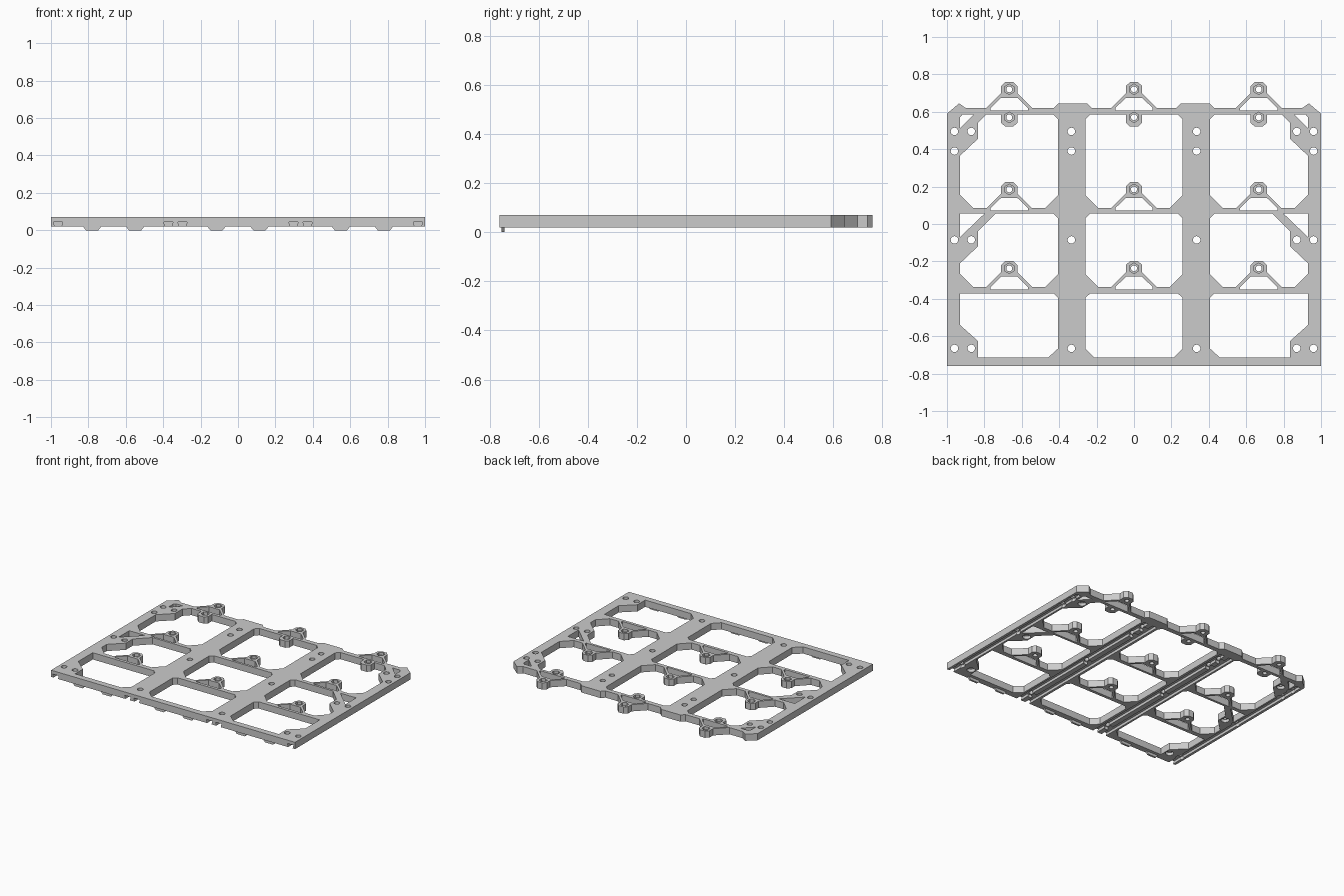
import bpy, bmesh
from math import sin, cos, pi

if "Cube" in bpy.data.objects:
    bpy.data.objects.remove(bpy.data.objects["Cube"])

Z0, Z1 = 0.02, 0.07
HOOK_X = (-0.667, 0, 0.667)
BARS = (-0.337, 0.085, 0.62)
SCREWS = [(0.335, 0.495), (0.335, 0.39), (0.335, -0.085), (0.335, -0.665),
          (0.96, 0.495), (0.87, 0.495), (0.96, 0.39), (0.96, -0.085),
          (0.87, -0.085), (0.96, -0.665), (0.87, -0.665)]
SCREWS += [(-x, y) for x, y in SCREWS]


def flip(pts):
    return [(-x, y) for x, y in reversed(pts)]


def ring(cx, cy, r, n, a=0.0):
    return [(cx + r * cos(a + 2 * pi * i / n), cy + r * sin(a + 2 * pi * i / n)) for i in range(n)]


def hook(cx, b):
    """Triangular hook on a bar whose top is at b, left to right."""
    half = [(-0.122, 0), (-0.043, 0.079), (-0.043, 0.118), (-0.02, 0.14)]
    return [(cx + x, b + y) for x, y in half + flip(half)]


def boss_down(cx, t):
    """Boss hanging below the back bar, right to left."""
    half = [(0.043, 0), (0.043, -0.044), (0.022, -0.064)]
    return [(cx + x, t + y) for x, y in half + flip(half)]


def prism(bm, pts, place, lo, hi):
    """Close a profile into a solid; place(a, b, t) maps it to space."""
    a = [bm.verts.new(place(u, v, lo)) for u, v in pts]
    b = [bm.verts.new(place(u, v, hi)) for u, v in pts]
    n = len(pts)
    bm.faces.new(a[::-1])
    bm.faces.new(b)
    for i in range(n):
        bm.faces.new((a[i], a[(i + 1) % n], b[(i + 1) % n], b[i]))


def up(u, v, t):
    return (u, v, t)


def along_y(u, v, t):
    return (u, t, v)


def make(name, bm):
    bmesh.ops.recalc_face_normals(bm, faces=bm.faces)
    me = bpy.data.meshes.new(name)
    bm.to_mesh(me)
    bm.free()
    ob = bpy.data.objects.new(name, me)
    bpy.context.collection.objects.link(ob)
    return ob


# outer outline of the frame, front edge first
back_left = [(-1, -0.76), (-1, 0.59), (-0.935, 0.645), (-0.9, 0.62)]
back_left += hook(-0.667, 0.62) + [(-0.43, 0.62), (-0.405, 0.645), (-0.25, 0.645), (-0.225, 0.62)]
top_hook = hook(0, 0.62)
loops = [back_left + top_hook + flip(back_left)]

# middle column windows
loops.append([(-0.21, -0.715), (-0.26, -0.665), (-0.26, -0.395), (-0.235, -0.372),
              (0.235, -0.372), (0.26, -0.395), (0.26, -0.665), (0.21, -0.715)])
for b, t, boss in ((BARS[0], 0.055, False), (BARS[1], 0.585, True)):
    top = [(0.26, t - 0.025), (0.235, t)]
    loops.append([(-0.26, b + 0.07), (-0.19, b)] + hook(0, b) + [(0.19, b), (0.26, b + 0.07)]
                 + top + (boss_down(0, t) if boss else []) + flip(top))

# side column windows and corner triangles
side = [[(-0.93, -0.372), (-0.93, -0.54), (-0.835, -0.625), (-0.835, -0.715), (-0.46, -0.715),
         (-0.405, -0.665), (-0.405, -0.395), (-0.43, -0.372)]]
for b, t, boss, left in (
        (BARS[0], 0.055, False, [(-0.74, 0.055), (-0.835, -0.04), (-0.835, -0.12), (-0.93, -0.21)]),
        (BARS[1], 0.585, True, [(-0.79, 0.585), (-0.835, 0.54), (-0.835, 0.455), (-0.93, 0.365)])):
    side.append([(-0.93, b + 0.07), (-0.86, b)] + hook(-0.667, b) + [(-0.475, b), (-0.405, b + 0.07)]
                + [(-0.405, t - 0.025), (-0.43, t)] + (boss_down(-0.667, t) if boss else []) + left)
side.append([(-0.93, 0.055), (-0.93, -0.07), (-0.8, 0.055)])
side.append([(-0.93, 0.57), (-0.93, 0.512), (-0.857, 0.585), (-0.918, 0.585)])
for s in side:
    loops += [s, flip(s)]

# hook openings, boss holes and screw holes
nuts = []
for cx in HOOK_X:
    for b in BARS:
        loops.append([(cx + x, b + y) for x, y in
                      ((-0.1, -0.013), (0.1, -0.013), (0.1, 0), (0.043, 0.055), (-0.043, 0.055), (-0.1, 0))])
        nuts.append((cx, b + 0.1))
    nuts.append((cx, 0.57))
loops += [ring(x, y, 0.016, 16) for x, y in nuts]
loops += [ring(x, y, 0.02, 20) for x, y in SCREWS]

# frame plate: filled 2D curve, extruded
cu = bpy.data.curves.new("plate_profile", 'CURVE')
cu.dimensions, cu.fill_mode, cu.extrude = '2D', 'BOTH', (Z1 - Z0) / 2
for pts in loops:
    sp = cu.splines.new('POLY')
    sp.points.add(len(pts) - 1)
    for p, (x, y) in zip(sp.points, pts):
        p.co = (x, y, 0, 1)
    sp.use_cyclic_u = True
tmp = bpy.data.objects.new("plate_profile", cu)
bpy.context.collection.objects.link(tmp)
bpy.context.view_layer.update()
me = bpy.data.meshes.new_from_object(tmp.evaluated_get(bpy.context.evaluated_depsgraph_get()))
bpy.data.objects.remove(tmp)
bm = bmesh.new()
bm.from_mesh(me)
bmesh.ops.translate(bm, verts=bm.verts, vec=(0, 0, (Z0 + Z1) / 2))
bmesh.ops.remove_doubles(bm, verts=bm.verts, dist=0.0005)
frame = make("frame_plate", bm)
for p in frame.data.polygons:
    p.use_smooth = False

# dovetail grooves under the rails, open at the front
grooves = bmesh.new()
for x in (0.962, 0.372, 0.297):
    for s in (-x, x):
        prism(grooves, [(s - 0.016, 0.01), (s + 0.016, 0.01), (s + 0.025, 0.045), (s - 0.025, 0.045)],
              along_y, -0.8, 0.57)
# round recesses under the screws, hexagonal nut pockets on the bosses
recesses = bmesh.new()
for x, y in SCREWS:
    prism(recesses, ring(x, y, 0.028, 20), up, 0.0, 0.042)
pockets = bmesh.new()
for x, y in nuts:
    prism(pockets, ring(x, y, 0.028, 6, pi / 6), up, 0.05, 0.1)
for name, b in (("groove_cutter", grooves), ("recess_cutter", recesses), ("pocket_cutter", pockets)):
    cutter = make(name, b)
    cutter.hide_render = True
    cutter.hide_viewport = False
    cutter.display_type = 'WIRE'
    m = frame.modifiers.new(name, 'BOOLEAN')
    m.operation, m.solver, m.object = 'DIFFERENCE', 'EXACT', cutter

# locating tabs below the front rail
tabs = bmesh.new()
for x in (0.78, 0.55, 0.115):
    for s in (-x, x):
        prism(tabs, [(s - 0.05, 0.021), (s - 0.033, 0), (s + 0.033, 0), (s + 0.05, 0.021)],
              along_y, -0.752, -0.738)
make("front_tabs", tabs)
